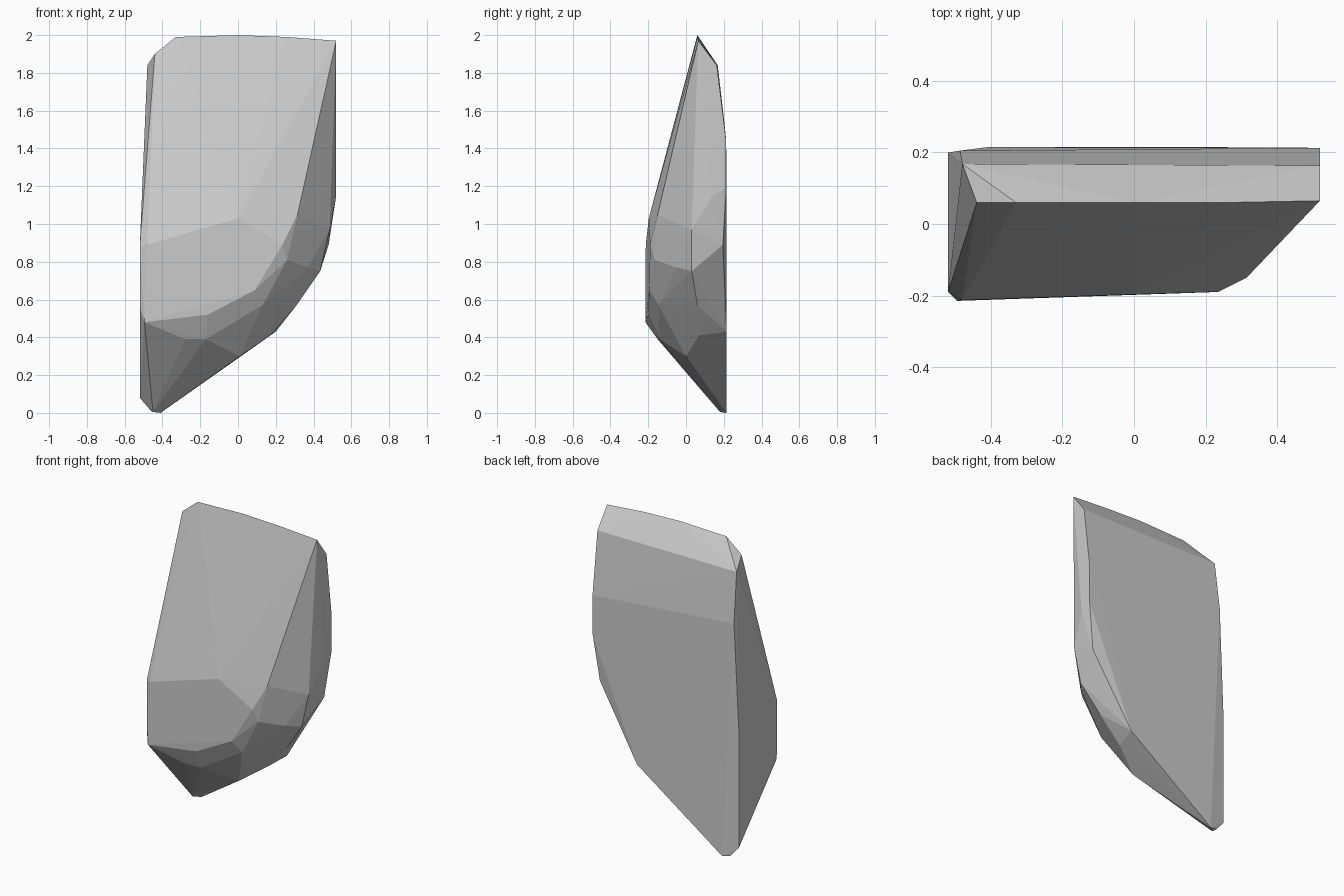
import bpy
import bmesh

# Corner groups of a chipped, convex stone shard (x, y, z)
top_ridge = [(-.44, .06, 1.9), (-.33, .06, 1.99), (0, .06, 2), (.26, .06, 1.99), (.52, .065, 1.97)]
back_bevels = [(-.48, .168, 1.84), (.52, .163, 1.84), (-.487, .205, 1.52), (.52, .213, 1.44)]
back_rim = [(.52, .213, 1.19), (.48, .195, .89), (.2, .215, .43), (-.41, .215, 0),
            (-.46, .205, .01), (-.52, .2, .08), (-.52, .2, .8)]
left_edge = [(-.52, -.19, .88), (-.52, -.19, .56), (-.495, -.215, .48), (-.48, -.213, .89)]
front_face = [(0, -.197, 1.03), (.315, -.15, 1.05), (.235, -.19, .89), (.09, -.195, .65), (-.16, -.2, .52)]
right_chips = [(.26, -.165, .81), (.37, -.05, .77), (.435, .03, .75), (.485, .03, .97), (.52, .14, 1.15)]
lower_chips = [(.13, -.145, .57), (.31, .06, .57), (.17, .07, .41), (.01, 0, .3),
               (-.17, -.14, .39), (-.28, -.15, .39), (-.45, .18, .005)]

# Wrap the corners in a faceted hull
bm = bmesh.new()
for group in (top_ridge, back_bevels, back_rim, left_edge, front_face, right_chips, lower_chips):
    for corner in group:
        bm.verts.new(corner)
hull = bmesh.ops.convex_hull(bm, input=bm.verts[:])
loose = [v for v in bm.verts if not v.link_faces]
bmesh.ops.delete(bm, geom=loose, context='VERTS')
bmesh.ops.recalc_face_normals(bm, faces=bm.faces[:])

mesh = bpy.data.meshes.new("stone_shard")
bm.to_mesh(mesh)
bm.free()
bpy.context.collection.objects.link(bpy.data.objects.new("stone_shard", mesh))
